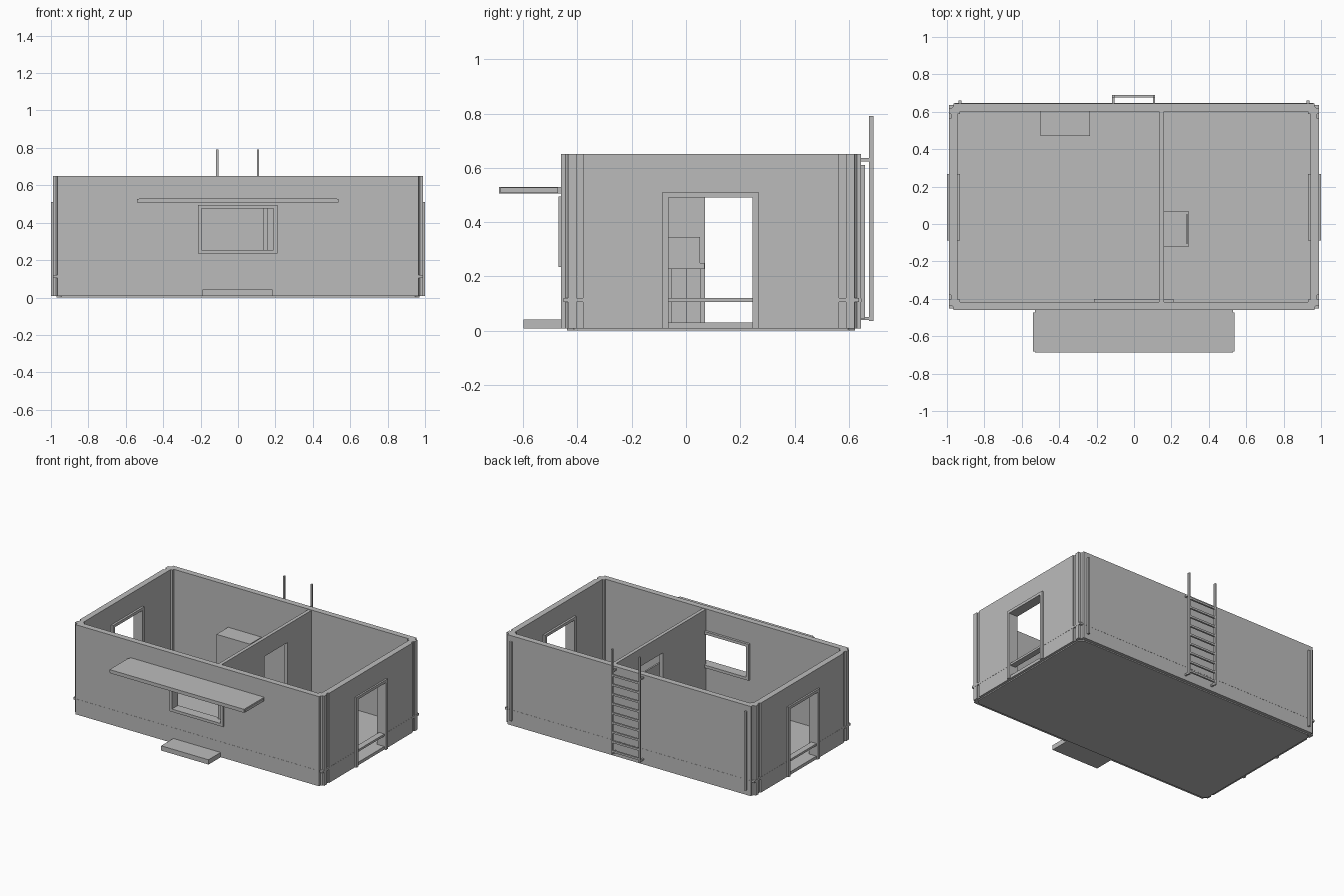
import bpy
import bmesh

cube = bpy.data.objects.get("Cube")
if cube:
    bpy.data.objects.remove(cube, do_unlink=True)

grey = bpy.data.materials.new("plain_grey")
grey.use_nodes = True
COLOUR = (0.5, 0.5, 0.5, 1)
grey.diffuse_color = COLOUR
grey.node_tree.nodes["Principled BSDF"].inputs["Base Color"].default_value = COLOUR

MID_Y = 0.0925   # centre of the cabin in y
WALL_TOP = 0.65
FLOOR_TOP = 0.03


def finish(name, bm):
    bmesh.ops.recalc_face_normals(bm, faces=bm.faces)
    mesh = bpy.data.meshes.new(name)
    bm.to_mesh(mesh)
    bm.free()
    mesh.materials.append(grey)
    ob = bpy.data.objects.new(name, mesh)
    bpy.context.scene.collection.objects.link(ob)
    return ob


def add_box(bm, x, y, z):
    """Box from (low, high) pairs."""
    verts = bmesh.ops.create_cube(bm, size=1)["verts"]
    for v in verts:
        for i, (low, high) in enumerate((x, y, z)):
            v.co[i] = low + (v.co[i] + 0.5) * (high - low)


def boxes(name, *parts):
    bm = bmesh.new()
    for part in parts:
        add_box(bm, *part)
    return finish(name, bm)


def prism(name, outline, low, high):
    """Vertical extrusion of a plan outline."""
    bm = bmesh.new()
    face = bm.faces.new([bm.verts.new((x, y, low)) for x, y in outline])
    top = bmesh.ops.extrude_face_region(bm, geom=[face])["geom"]
    for v in top:
        if isinstance(v, bmesh.types.BMVert):
            v.co.z = high
    return finish(name, bm)


def four_corners(quarter):
    """Repeat one corner's plan points round the cabin."""
    points = []
    for sx, sy in ((1, 1), (-1, 1), (-1, -1), (1, -1)):
        run = quarter if sx * sy > 0 else quarter[::-1]
        points += [(sx * x, MID_Y + sy * y) for x, y in run]
    return points


def cut(target, *cutters):
    """Subtract cutters and remove them."""
    for cutter in cutters:
        mod = target.modifiers.new("cut", "BOOLEAN")
        mod.operation = "DIFFERENCE"
        mod.solver = "EXACT"
        mod.object = cutter
    graph = bpy.context.evaluated_depsgraph_get()
    mesh = bpy.data.meshes.new_from_object(target.evaluated_get(graph))
    target.modifiers.clear()
    target.data = mesh
    for cutter in cutters:
        bpy.data.objects.remove(cutter, do_unlink=True)


# Shell with grooved end walls and stepped corners
corner = [(0.988, 0.472), (0.978, 0.472), (0.978, 0.496), (0.988, 0.496),
          (0.988, 0.528), (0.974, 0.528), (0.965, 0.537), (0.965, 0.5525)]
walls = prism("walls", four_corners(corner), 0.008, WALL_TOP)
inner = [(0.945, 0.495), (0.93, 0.495), (0.93, 0.51)]
DOOR_Y, DOOR_TOP = (-0.065, 0.245), 0.49
WIN_X, WIN_Z = (-0.195, 0.19), (0.255, 0.475)
cut(walls,
    prism("room_cutter", four_corners(inner), -0.1, 1),
    boxes("door_cutter", ((-2, 2), DOOR_Y, (-0.1, DOOR_TOP))),
    boxes("window_cutter", (WIN_X, (-0.7, -0.2), WIN_Z)))

# Floor slab
floor_corner = [(0.97, 0.505), (0.945, 0.53)]
prism("floor", four_corners(floor_corner), 0, FLOOR_TOP)

# Inner partition with its doorway
PART_X = (0.135, 0.16)
partition = boxes("partition", (PART_X, (-0.42, 0.61), (0.02, WALL_TOP - 0.003)))
cut(partition, boxes("doorway_cutter", ((0, 0.3), (0.07, 0.33), (-0.1, 0.52))))

# Door frames, sills and the low rail that runs round the cabin
for sign, side in ((1, "left"), (-1, "right")):
    def span(a, b):
        return tuple(sorted((sign * a, sign * b)))
    depth = span(0.93, 1.0)
    y0, y1 = DOOR_Y
    boxes(side + "_door_frame",
          (depth, (y0 - 0.022, y0), (0.008, 0.51)),
          (depth, (y1, y1 + 0.022), (0.008, 0.51)),
          (depth, (y0, y1), (DOOR_TOP, 0.51)))
    boxes(side + "_door_sill", (span(0.94, 0.988), DOOR_Y, (0.008, FLOOR_TOP)))
    boxes(side + "_low_rail",
          (span(0.946, 0.989), (-0.452, 0.637), (0.105, 0.12)))
    # Downpipe on the back wall
    pipe_x = sign * 0.93
    boxes(side + "_downpipe",
          ((pipe_x - 0.007, pipe_x + 0.007), (0.64, 0.66), (0.045, 0.61)))

for name, y in (("front", (-0.461, -0.42)), ("back", (0.61, 0.646))):
    boxes(name + "_low_rail", ((-0.96, 0.96), y, (0.106, 0.119)))

# Front window frame
x0, x1 = WIN_X
z0, z1 = WIN_Z
FRAME_Y = (-0.47, -0.4)
T = 0.02
boxes("window_frame",
      ((x0 - T, x0), FRAME_Y, (z0 - T, z1 + T)),
      ((x1, x1 + T), FRAME_Y, (z0 - T, z1 + T)),
      ((x0, x1), FRAME_Y, (z0 - T, z0)),
      ((x0, x1), FRAME_Y, (z1, z1 + T)))

# Awning with end caps, and front step
boxes("awning",
      ((-0.53, 0.53), (-0.688, -0.45), (0.505, 0.53)),
      ((-0.54, -0.53), (-0.683, -0.472), (0.508, 0.527)),
      ((0.53, 0.536), (-0.683, -0.472), (0.508, 0.527)))
boxes("front_step", ((-0.19, 0.185), (-0.598, -0.45), (0.008, 0.042)))

# Ladder on the back wall
rails = (-0.111, 0.107)
parts = []
for x in rails:
    wide = (x - 0.006, x + 0.006)
    parts.append((wide, (0.675, 0.69), (0.035, 0.79)))
    for z in (0.045, 0.63):
        parts.append((wide, (0.64, 0.677), (z - 0.006, z + 0.006)))
for i in range(9):
    z = 0.06 + 0.068 * i
    parts.append((rails, (0.676, 0.689), (z - 0.007, z + 0.007)))
boxes("ladder", *parts)

# Cabinet in the larger room
boxes("cabinet", ((-0.5, -0.235), (0.47, 0.61), (0.02, 0.35)))

# Seat beside the partition
boxes("seat",
      ((0.155, 0.295), (-0.12, 0.068), (0.228, 0.25)),
      ((0.278, 0.29), (-0.105, 0.052), (0.25, 0.345)),
      ((0.165, 0.285), (0.0, 0.056), (0.02, 0.228)),
      ((0.165, 0.285), (-0.108, -0.052), (0.02, 0.228)))
